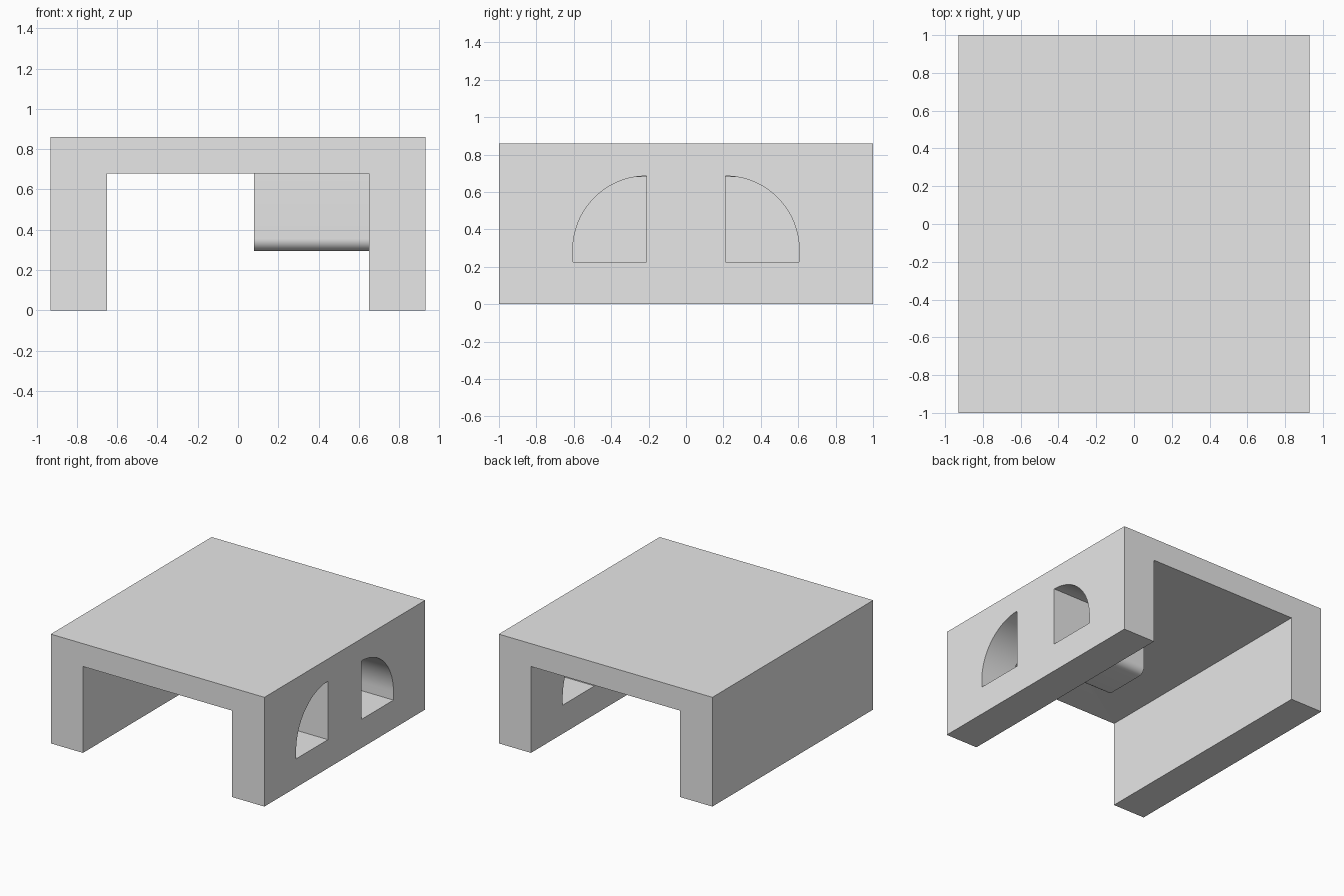
import bpy, bmesh, math
from mathutils import Vector

default = bpy.data.objects.get("Cube")
if default:
    bpy.data.objects.remove(default, do_unlink=True)

grey = bpy.data.materials.new("plain grey")
grey.use_nodes = True
grey.diffuse_color = (0.8, 0.8, 0.8, 1)
grey.node_tree.nodes["Principled BSDF"].inputs["Base Color"].default_value = (0.8, 0.8, 0.8, 1)


def prism(name, outline, axis, start, end):
    """Extrude a 2D outline along an axis: (x, z) along y, or (y, z) along x."""
    bm = bmesh.new()
    place = (lambda u, v: (u, start, v)) if axis == "y" else (lambda u, v: (start, u, v))
    face = bm.faces.new([bm.verts.new(place(u, v)) for u, v in outline])
    step = Vector((0, end - start, 0)) if axis == "y" else Vector((end - start, 0, 0))
    new = bmesh.ops.extrude_face_region(bm, geom=[face])["geom"]
    bmesh.ops.translate(bm, vec=step, verts=[g for g in new if isinstance(g, bmesh.types.BMVert)])
    bmesh.ops.recalc_face_normals(bm, faces=bm.faces)
    mesh = bpy.data.meshes.new(name)
    bm.to_mesh(mesh)
    bm.free()
    mesh.materials.append(grey)
    obj = bpy.data.objects.new(name, mesh)
    bpy.context.collection.objects.link(obj)
    return obj


def arc(cu, cv, r, a0, a1, n):
    """Points on a circular arc, angles in degrees."""
    angles = [math.radians(a0 + (a1 - a0) * i / n) for i in range(n + 1)]
    return [(cu + r * math.cos(a), cv + r * math.sin(a)) for a in angles]


def activate(obj):
    bpy.ops.object.select_all(action="DESELECT")
    obj.select_set(True)
    bpy.context.view_layer.objects.active = obj


W, IN, H, ROOF = 0.93, 0.65, 0.86, 0.68   # outer and inner half width, heights
GAP, SILL = 0.21, 0.225                   # window inner edge and sill

# Roof slab with its two side walls
shell = prism("roof_and_walls", [(-W, 0), (-IN, 0), (-IN, ROOF), (IN, ROOF),
                                 (IN, 0), (W, 0), (W, H), (-W, H)], "y", -1, 1)

# Two mirrored quarter-arch windows through one wall
window = [(GAP, SILL), (GAP + 0.395, SILL)] + arc(GAP, 0.29, 0.395, 0, 90, 32)
for side in (1, -1):
    cutter = prism("window_cutter", [(side * y, z) for y, z in window], "x", IN - 0.1, W + 0.1)
    cutter.hide_render = True
    activate(shell)
    mod = shell.modifiers.new("window", "BOOLEAN")
    mod.operation, mod.solver, mod.object = "DIFFERENCE", "EXACT", cutter
    bpy.ops.object.modifier_apply(modifier=mod.name)
    bpy.data.objects.remove(cutter, do_unlink=True)

# Block hanging under the roof against that wall, lower edges rounded
R, BASE = 0.06, 0.295
outline = ([(GAP, ROOF), (-GAP, ROOF)]
           + arc(-GAP + R, BASE + R, R, 180, 270, 10)
           + arc(GAP - R, BASE + R, R, 270, 360, 10))
block = prism("hanging_block", outline, "x", 0.08, IN)

for obj in (shell, block):
    activate(obj)
    bpy.ops.object.shade_smooth_by_angle(angle=math.radians(30))
